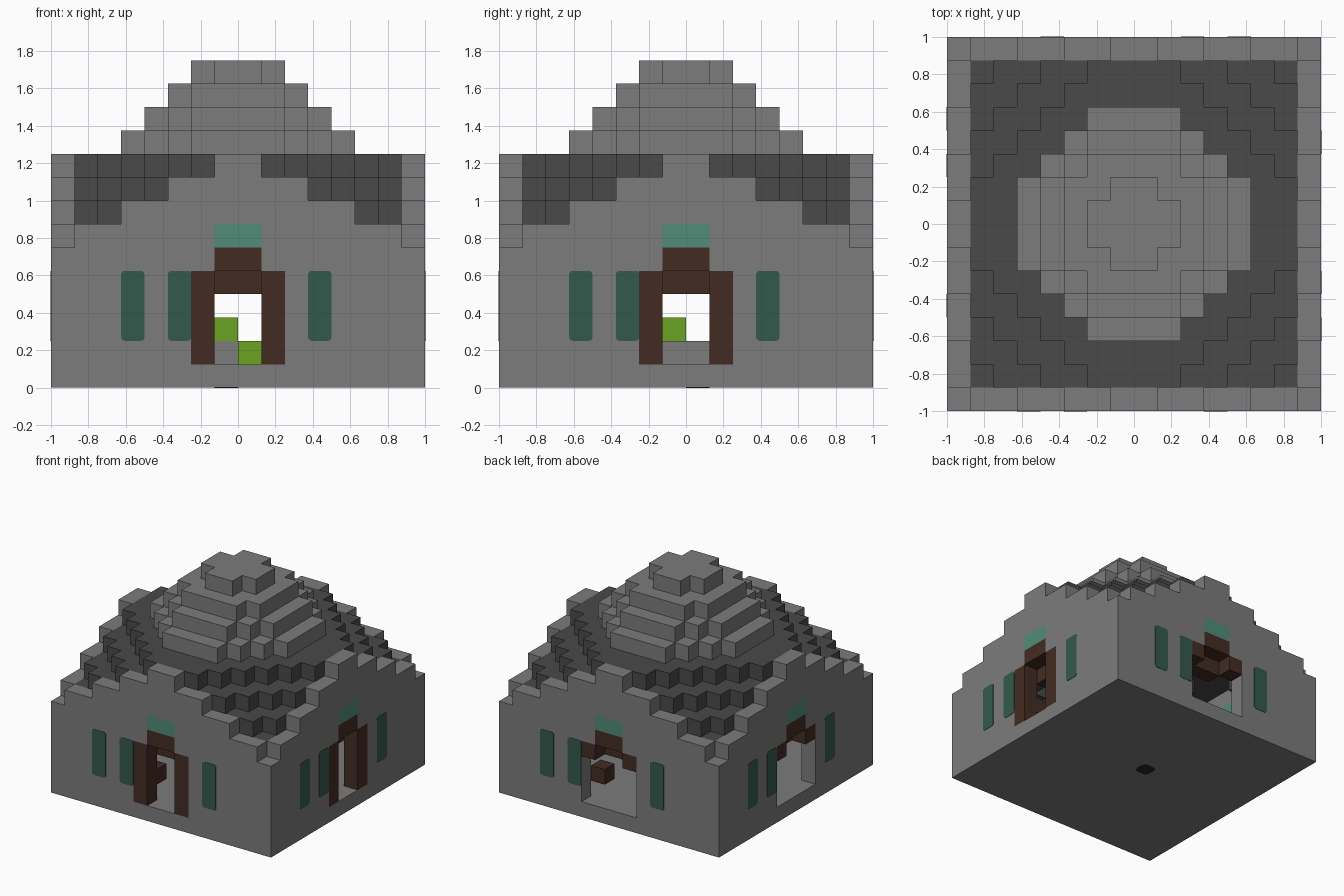
import bpy
import bmesh
import math
from mathutils import Matrix, Vector

cube = bpy.data.objects.get("Cube")
if cube:
    bpy.data.objects.remove(cube, do_unlink=True)

U = 0.125   # block size
N = 8       # half width in blocks


def material(name, rgb):
    m = bpy.data.materials.new(name)
    m.use_nodes = True
    m.diffuse_color = (*rgb, 1)
    m.node_tree.nodes["Principled BSDF"].inputs["Base Color"].default_value = (*rgb, 1)
    return m


STONE = material("grey stone", (0.2, 0.2, 0.2))
SLATE = material("dark slate", (0.067, 0.067, 0.067))
WOOD = material("dark wood", (0.055, 0.025, 0.016))
LEAF = material("lime leaf", (0.14, 0.37, 0.015))
TEAL = material("light teal", (0.08, 0.265, 0.19))
GLASS = material("deep teal glass", (0.034, 0.102, 0.072))
PIT = material("black pit", (0.018, 0.018, 0.018))

cells = {}  # block position -> part name


def fill(part, xs, ys, zs, turns=0):
    """Fill a box of blocks, turned about z by quarter turns."""
    for x in xs:
        for y in ys:
            a, b = x, y
            for _ in range(turns):
                a, b = -1 - b, a
            for z in zs:
                if part:
                    cells[a, b, z] = part
                else:
                    cells.pop((a, b, z), None)


# Floor, stepped gable walls, hip roof and dome
DOME = ((5, 6), (4, 5), (3, 4), (2, 2))  # reach and diagonal limit per layer
for x in range(-N, N):
    for y in range(-N, N):
        cells[x, y, 0] = "floor"
        ax, ay = abs(x + 0.5), abs(y + 0.5)
        reach, diagonal = max(ax, ay), ax + ay
        height = min(10, 10 - math.ceil((diagonal - 8) / 2))
        if reach > N - 1:
            fill("walls", [x], [y], range(1, height))
            continue
        layers = sum(reach < r and diagonal <= d for r, d in DOME)
        fill("roof", [x], [y], range(height - 2, height))
        if layers:
            fill("dome", [x], [y], range(10 + layers - min(layers, 2), 10 + layers))

# Doorways on all four sides; full posts on the front and right
for turn in range(4):
    fill(None, range(-2, 2), [-N], range(1, 5), turn)
    fill(None, range(-1, 1), [-N], [4], turn)
    post_base = 1 if turn < 2 else 4
    for x in (-2, 1):
        fill("door_posts", [x], [-N], range(post_base, 5), turn)
    fill("door_lintels", range(-1, 1), [-N], [5], turn)
    fill("door_lintels", range(-1, 1), [1 - N], [4], turn)
    fill("fanlights", range(-1, 1), [-N], [6], turn)
    fill("door_brackets", [-2], [1 - N], [2], turn)

# Planter in the middle of the room
fill("planter", range(-1, 1), range(-1, 1), [1])
fill("plants", [-1], [-1], [2])
fill("plants", [0], [-2], [1])


def block_part(name, mat):
    """Build the open faces of one part's blocks and merge flat areas."""
    bm = bmesh.new()
    for cell, part in cells.items():
        if part != name:
            continue
        centre = (Vector(cell) + Vector((0.5, 0.5, 0.5))) * U
        for axis in range(3):
            for sign in (-1, 1):
                beside = list(cell)
                beside[axis] += sign
                if tuple(beside) in cells:
                    continue
                n, u, v = Vector(), Vector(), Vector()
                n[axis] = sign * U / 2
                u[(axis + 1) % 3] = sign * U / 2
                v[(axis + 2) % 3] = U / 2
                corners = (-u - v, u - v, u + v, v - u)
                bm.faces.new([bm.verts.new(centre + n + c) for c in corners])
    bmesh.ops.remove_doubles(bm, verts=bm.verts[:], dist=0.001)
    bmesh.ops.dissolve_limit(bm, angle_limit=0.01, verts=bm.verts[:], edges=bm.edges[:])
    finish(name, bm, mat)


def finish(name, bm, mat):
    mesh = bpy.data.meshes.new(name)
    bm.to_mesh(mesh)
    bm.free()
    mesh.materials.append(mat)
    obj = bpy.data.objects.new(name, mesh)
    bpy.context.collection.objects.link(obj)


def rounded_plate(bm, centre, size, axis, radius, turn=0):
    """Thin box with rounded corners seen along the given axis."""
    new = bmesh.ops.create_cube(bm, size=1)["verts"]
    place = Matrix.Rotation(turn * math.pi / 2, 4, "Z") @ Matrix.Translation(centre)
    edges = {e for v in new for e in v.link_edges}
    for v in new:
        v.co = Vector(a * b for a, b in zip(v.co, size))
    rim = [e for e in edges if abs((e.verts[0].co - e.verts[1].co)[axis]) > 0.001]
    old = set(bm.verts) - set(new)
    bmesh.ops.bevel(bm, geom=rim, offset=radius, segments=3, profile=0.5, affect="EDGES")
    bmesh.ops.transform(bm, matrix=place, verts=[v for v in bm.verts if v not in old])


for part, mat in (("floor", STONE), ("walls", STONE), ("roof", SLATE), ("dome", STONE),
                  ("door_posts", WOOD), ("door_lintels", WOOD), ("door_brackets", WOOD),
                  ("fanlights", TEAL), ("planter", STONE), ("plants", LEAF)):
    block_part(part, mat)

# Three slit windows on each side
panes = bmesh.new()
for turn in range(4):
    for x in (-4.5, -2.5, 3.5):
        rounded_plate(panes, (x * U, -1, 3.5 * U), (U, 0.006, 3 * U), 1, 0.02, turn)
finish("window_panes", panes, GLASS)

# Small drain under the floor
drain = bmesh.new()
rounded_plate(drain, (-U / 2, U / 2, 0), (U, U, 0.004), 2, 0.035)
finish("floor_drain", drain, PIT)
